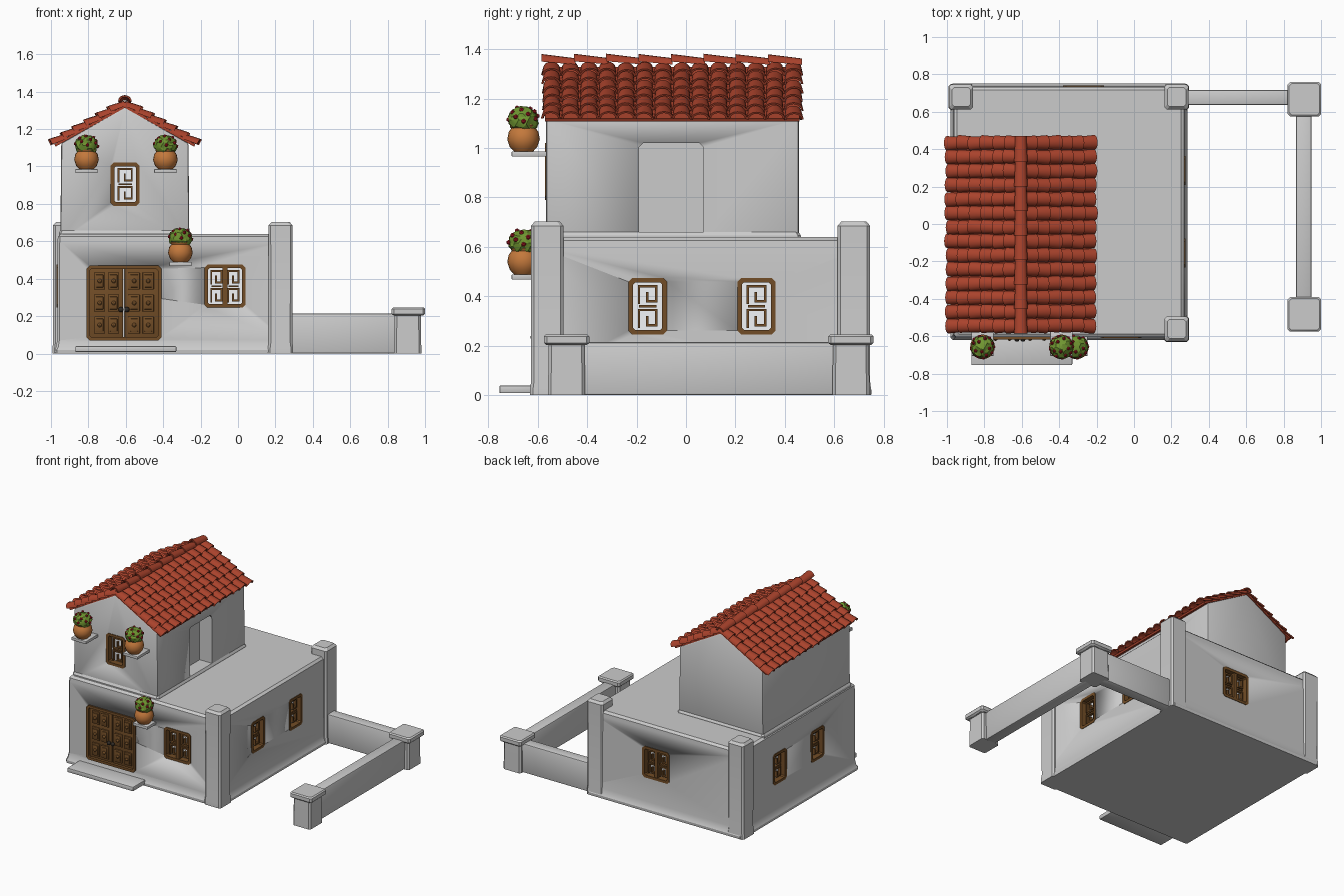
import bpy, bmesh, math, random
from mathutils import Matrix, Vector

if "Cube" in bpy.data.objects:
    bpy.data.objects.remove(bpy.data.objects["Cube"])
random.seed(4)


def material(name, rgb):
    m = bpy.data.materials.new(name)
    m.diffuse_color = (*rgb, 1)
    m.use_nodes = True
    m.node_tree.nodes["Principled BSDF"].inputs["Base Color"].default_value = m.diffuse_color
    return m


RED = material("terracotta_red", (0.40, 0.055, 0.025))
WOOD = material("brown_wood", (0.17, 0.075, 0.02))
DARK = material("dark_iron", (0.03, 0.025, 0.02))
CLAY = material("orange_clay", (0.55, 0.19, 0.045))
GREEN = material("leaf_green", (0.16, 0.30, 0.03))
BLOOM = material("flower_red", (0.42, 0.01, 0.02))
PANE = material("pale_pane", (0.9, 0.92, 0.95))


def finish(bm, name, mat=None, matrix=None, angle=30):
    bmesh.ops.recalc_face_normals(bm, faces=bm.faces[:])
    me = bpy.data.meshes.new(name)
    bm.to_mesh(me)
    bm.free()
    if matrix is not None:
        me.transform(matrix)
    me.polygons.foreach_set("use_smooth", [True] * len(me.polygons))
    me.set_sharp_from_angle(angle=math.radians(angle))
    if mat:
        me.materials.append(mat)
    ob = bpy.data.objects.new(name, me)
    bpy.context.collection.objects.link(ob)
    return ob


def add_box(bm, lo, hi):
    lo, hi = Vector(lo), Vector(hi)
    m = Matrix.Translation((lo + hi) / 2) @ Matrix.Diagonal((*(hi - lo), 1))
    bmesh.ops.create_cube(bm, size=1, matrix=m)


def boxes(name, items, mat=None, matrix=None, bevel=0.0):
    bm = bmesh.new()
    for lo, hi in items:
        add_box(bm, lo, hi)
    if bevel:
        bmesh.ops.bevel(bm, geom=bm.edges[:], offset=bevel, segments=2, profile=0.5, affect='EDGES')
    return finish(bm, name, mat, matrix)


def loft(bm, rings):
    vs = [[bm.verts.new(p) for p in r] for r in rings]
    n = len(rings[0])
    for a, b in zip(vs, vs[1:]):
        for i in range(n):
            bm.faces.new((a[i], a[(i + 1) % n], b[(i + 1) % n], b[i]))
    return vs


def chamfer_rect(x0, x1, y0, y1, c):
    return [(x0 + c, y0), (x1 - c, y0), (x1, y0 + c), (x1, y1 - c),
            (x1 - c, y1), (x0 + c, y1), (x0, y1 - c), (x0, y0 + c)]


def stack(name, x0, x1, y0, y1, levels, c=0.012):
    """Plaster block: chamfered rectangles lofted through (z, inset) levels."""
    bm = bmesh.new()
    vs = loft(bm, [[(x, y, z) for x, y in chamfer_rect(x0 + i, x1 - i, y0 + i, y1 - i, c)] for z, i in levels])
    bm.faces.new(vs[0])
    bm.faces.new(vs[-1])
    return finish(bm, name)


def plate(bm, w, h, c, y0, y1):
    r = chamfer_rect(-w / 2, w / 2, -h / 2, h / 2, c)
    vs = loft(bm, [[(x, y, z) for x, z in r] for y in (y0, y1)])
    bm.faces.new(vs[0])
    bm.faces.new(vs[1])


def frame(name, w, h, t, y0, y1, matrix):
    o = chamfer_rect(-w / 2, w / 2, -h / 2, h / 2, 0.016)
    i = chamfer_rect(-w / 2 + t, w / 2 - t, -h / 2 + t, h / 2 - t, 0.008)
    bm = bmesh.new()
    loft(bm, [[(x, y, z) for x, z in r] for r, y in ((o, y0), (i, y0), (i, y1), (o, y1), (o, y0))])
    bmesh.ops.remove_doubles(bm, verts=bm.verts[:], dist=1e-5)
    return finish(bm, name, WOOD, matrix)


# Walls
ground = stack("ground_floor", -0.967, 0.272, -0.607, 0.737,
               [(0, -0.012), (0.02, -0.014), (0.035, -0.006), (0.07, 0), (0.60, 0.002), (0.625, 0.004), (0.64, 0.02)])
RX, T = -0.605, 0.56
bm = bmesh.new()
prof = [(-0.345, 0.6), (0.345, 0.6), (0.34, 1.125), (0, 1.318), (-0.34, 1.125)]
vs = loft(bm, [[(RX + x, y, z) for x, z in prof] for y in (-0.566, 0.457)])
bm.faces.new(vs[0])
bm.faces.new(vs[1])
bmesh.ops.bevel(bm, geom=bm.edges[:], offset=0.012, segments=2, profile=0.5, affect='EDGES')
upper = finish(bm, "upper_floor")
stack("upper_floor_base", -0.958, -0.252, -0.574, 0.465, [(0.62, 0), (0.645, 0), (0.66, 0.009)])

# Corner pillars of the house
for n, x, y in (("front_right", 0.16, -0.63), ("back_right", 0.16, 0.61), ("back_left", -0.992, 0.61)):
    stack("pillar_" + n, x, x + 0.135, y, y + 0.138,
          [(0, 0), (0.03, 0), (0.06, 0.004), (0.64, 0.003), (0.685, 0.003), (0.702, 0.018)])

# Garden wall with capped posts
boxes("garden_wall", [((0.28, 0.635, 0), (0.86, 0.717, 0.215)), ((0.865, -0.43, 0), (0.948, 0.62, 0.215))], bevel=0.01)
for n, y in (("front", -0.483), ("back", 0.667)):
    stack("garden_post_" + n, 0.835, 0.98, y - 0.075, y + 0.075, [(0, 0), (0.03, 0), (0.21, 0.003)])
    stack("garden_post_cap_" + n, 0.822, 1.0, y - 0.092, y + 0.092, [(0.203, 0.01), (0.212, 0), (0.238, 0), (0.246, 0.008)])

# Front step
boxes("front_step", [((-0.87, -0.755, 0.008), (-0.33, -0.59, 0.04))], bevel=0.006)

# Windows: chamfered frame, pane and angular spiral grille
cuts = {"ground": bmesh.new(), "upper": bmesh.new()}
SPIRAL = [(0.2, 0.14), (0.2, 0.84), (0.8, 0.84), (0.8, 0.2), (0.48, 0.2), (0.48, 0.54)]


def cut(key, w, h, depth, matrix):
    b = bmesh.new()
    plate(b, w, h, 0.016, -0.05, depth)
    b.transform(matrix)
    me = bpy.data.meshes.new("tmp")
    b.to_mesh(me)
    b.free()
    cuts[key].from_mesh(me)
    bpy.data.meshes.remove(me)


def window(name, key, pos, turn, w, leaves, h=0.23):
    m = Matrix.Translation(pos) @ Matrix.Rotation(math.radians(turn), 4, 'Z')
    cut(key, w, h, 0.055, m)
    frame(name + "_frame", w, h, 0.019, -0.004, 0.058, m)
    boxes(name + "_pane", [((-w / 2 + 0.005, 0.04, -h / 2 + 0.005), (w / 2 - 0.005, 0.056, h / 2 - 0.005))], PANE, m)
    bars, t = [], 0.005
    iw, ih = (w - 0.038) / leaves, (h - 0.038) / 2
    if leaves > 1:
        bars.append(((-0.013, 0.0, -ih), (0.013, 0.042, ih)))
    for l in range(leaves):
        x0 = -iw * leaves / 2 + l * iw
        bars.append(((x0 + 0.2 * iw, 0.016, -t), (x0 + 0.8 * iw, 0.036, t)))
        for z0 in (-ih, 0):
            pts = [(x0 + u * iw, z0 + v * ih) for u, v in SPIRAL]
            for (a, b), (c, d) in zip(pts, pts[1:]):
                bars.append(((min(a, c) - t, 0.016, min(b, d) - t), (max(a, c) + t, 0.036, max(b, d) + t)))
    boxes(name + "_grille", bars, WOOD, m)


window("window_front_upper", "upper", (-0.603, -0.566, 0.905), 0, 0.155, 1)
window("window_front_lower", "ground", (-0.07, -0.606, 0.36), 0, 0.22, 2)
window("window_back", "ground", (-0.27, 0.736, 0.36), 180, 0.22, 2)
for i, y in enumerate((-0.155, 0.285)):
    window(f"window_right_{i}", "ground", (0.271, y, 0.36), 90, 0.155, 1)
    window(f"window_left_{i}", "ground", (-0.966, y, 0.36), -90, 0.155, 1)

# Terrace doorway recess and main door recess, then carve the walls
cut("upper", 0.26, 0.40, 0.10, Matrix.Translation((-0.262, -0.06, 0.82)) @ Matrix.Rotation(math.pi / 2, 4, 'Z'))
DM = Matrix.Translation((-0.61, -0.607, 0.27))
cut("ground", 0.40, 0.40, 0.04, DM)
for key, wall in (("ground", ground), ("upper", upper)):
    c = finish(cuts[key], key + "_cutter")
    c.hide_render = True
    mod = wall.modifiers.new("openings", 'BOOLEAN')
    mod.operation, mod.object, mod.solver = 'DIFFERENCE', c, 'EXACT'
    bpy.context.view_layer.objects.active = wall
    bpy.ops.object.modifier_apply(modifier=mod.name)
    bpy.data.objects.remove(c)

# Main double door with studded panels
frame("door_frame", 0.40, 0.40, 0.018, -0.01, 0.042, DM)
parts, studs = [], bmesh.new()
for s in (-1, 1):
    a, b = sorted((s * 0.004, s * 0.185))
    parts.append(((a, 0.01, -0.19), (b, 0.035, 0.19)))
    for cx in (s * 0.055, s * 0.13):
        for cz in (-0.118, 0, 0.118):
            parts.append(((cx - 0.03, 0.0, cz - 0.046), (cx + 0.03, 0.02, cz + 0.046)))
            parts.append(((cx - 0.02, -0.006, cz - 0.034), (cx + 0.02, 0.01, cz + 0.034)))
            bmesh.ops.create_uvsphere(studs, u_segments=10, v_segments=6, radius=0.012,
                                      matrix=Matrix.Translation((cx, -0.006, cz)))
boxes("door_leaves", parts, WOOD, DM, bevel=0.003)
finish(studs, "door_studs", WOOD, DM)
bm = bmesh.new()
for s in (-1, 1):
    bmesh.ops.create_uvsphere(bm, u_segments=12, v_segments=8, radius=0.014, matrix=Matrix.Translation((s * 0.016, -0.008, -0.035)))
finish(bm, "door_handles", DARK, DM)

# Flower pots on wall shelves
POT = [(0.001, 0), (0.038, 0), (0.056, 0.02), (0.066, 0.05), (0.06, 0.08), (0.048, 0.096), (0.054, 0.106), (0.05, 0.118), (0.001, 0.114)]
for i, (x, wy, z) in enumerate(((-0.81, -0.56, 0.965), (-0.388, -0.56, 0.965), (-0.308, -0.60, 0.468))):
    boxes(f"pot_shelf_{i}", [((x - 0.06, -0.705, z), (x + 0.06, wy, z + 0.021))], bevel=0.003)
    m = Matrix.Translation((x, -0.657, z + 0.02))
    bm = bmesh.new()
    loft(bm, [[(r * math.cos(k * math.tau / 20), r * math.sin(k * math.tau / 20), h) for k in range(20)] for r, h in POT])
    finish(bm, f"flower_pot_{i}", CLAY, m)
    bm = bmesh.new()
    bmesh.ops.create_icosphere(bm, subdivisions=3, radius=0.06)
    for k, v in enumerate(bm.verts):
        v.co *= random.uniform(0.92, 1.1)
        v.co.z = v.co.z * 0.9 + 0.128
    finish(bm, f"foliage_{i}", GREEN, m, 20)
    bm = bmesh.new()
    for k in range(16):
        a, e = k * 2.4, math.asin(min(0.97, -0.1 + k / 15))
        p = Vector((math.cos(a) * math.cos(e), math.sin(a) * math.cos(e), math.sin(e) * 0.9)) * 0.06
        bmesh.ops.create_icosphere(bm, subdivisions=1, radius=0.0105, matrix=Matrix.Translation(p + Vector((0, 0, 0.128))))
    finish(bm, f"flowers_{i}", BLOOM, m)

# Roof: deck, barrel tiles on both slopes, ridge tiles


def tile(bm, m, length, r0, r1, t, lift):
    """Tapered half barrel running along local x, arched across y."""
    rings = []
    for x, r, z in ((0, r0, 0), (length, r1, lift)):
        arc = [math.pi * k / 8 for k in range(9)]
        ring = [(r * math.cos(a), r * math.sin(a) * 0.85) for a in arc]
        ring += [((r - t) * math.cos(a), (r - t) * math.sin(a) * 0.85) for a in reversed(arc)]
        rings.append([m @ Vector((x, y, w + z)) for y, w in ring])
    vs = loft(bm, rings)
    for v in vs:
        for k in range(8):
            bm.faces.new((v[k], v[k + 1], v[16 - k], v[17 - k]))


ang = math.atan(T)
bm, deck = bmesh.new(), bmesh.new()
for s in (0, math.pi):
    slope = Matrix.Translation((RX, -0.055, 1.325)) @ Matrix.Rotation(s, 4, 'Z') @ Matrix.Rotation(ang, 4, 'Y')
    b = [slope @ Vector((x, y, z)) for z in (-0.01, 0.004) for x, y in ((0, -0.515), (0.43, -0.515), (0.43, 0.515), (0, 0.515))]
    vs = loft(deck, [b[:4], b[4:]])
    deck.faces.new(vs[0])
    deck.faces.new(vs[1])
    for col in range(14):
        for row in range(6):
            j = random.uniform(-0.006, 0.006)
            m = slope @ Matrix.Translation((row * 0.0715 - 0.003 + j, (col - 6.5) * 0.0752, -0.004)) \
                @ Matrix.Rotation(random.uniform(-0.05, 0.05), 4, 'Z')
            tile(bm, m, 0.088, 0.033, 0.0395, 0.009, 0.013)
finish(deck, "roof_deck", RED)
finish(bm, "roof_tiles", RED, None, 40)
bm = bmesh.new()
for k in range(8):
    m = Matrix.Translation((RX, 0.47 - k * 0.131, 1.333 + random.uniform(0, 0.006))) @ Matrix.Rotation(-math.pi / 2, 4, 'Z')
    tile(bm, m, 0.138, 0.03, 0.036, 0.01, 0.012)
finish(bm, "ridge_tiles", RED, None, 40)
